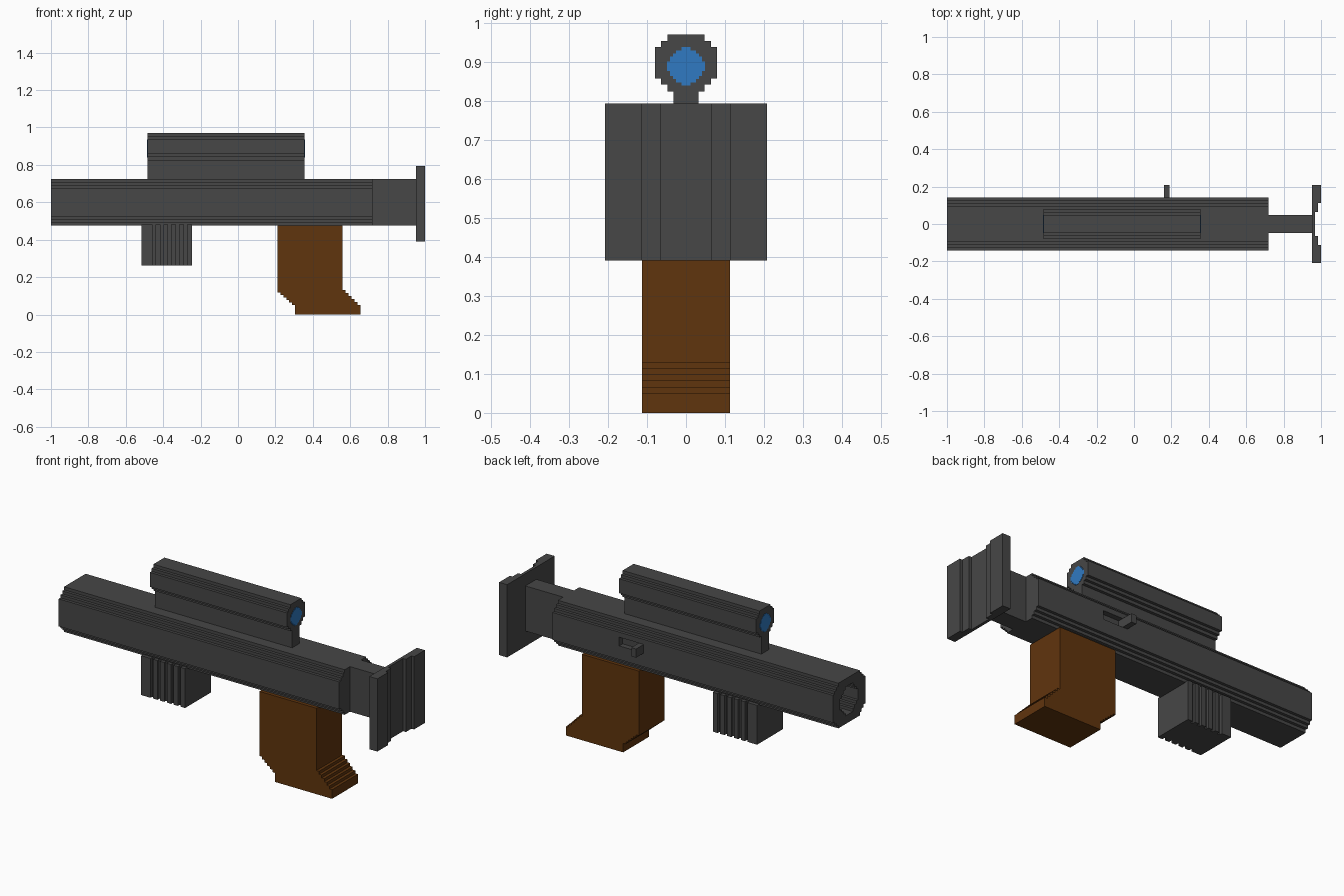
import bpy, bmesh

cube = bpy.data.objects.get("Cube")
if cube:
    bpy.data.objects.remove(cube, do_unlink=True)


def material(name, rgb):
    m = bpy.data.materials.new(name)
    m.diffuse_color = (*rgb, 1)
    m.use_nodes = True
    bsdf = next(n for n in m.node_tree.nodes if n.type == 'BSDF_PRINCIPLED')
    bsdf.inputs["Base Color"].default_value = (*rgb, 1)
    return m


GREY = material("dark grey", (0.063, 0.063, 0.063))
BROWN = material("brown", (0.118, 0.035, 0.004))
BLUE = material("lens blue", (0.03, 0.195, 0.54))


def prism(name, outline, axis, lo, hi, mat):
    """Extrude a 2D outline along an axis; the outline fills the other two axes in order."""
    place = {'x': lambda a, b, t: (t, a, b),
             'y': lambda a, b, t: (a, t, b),
             'z': lambda a, b, t: (a, b, t)}[axis]
    bm = bmesh.new()
    face = bm.faces.new([bm.verts.new(place(a, b, lo)) for a, b in outline])
    ext = bmesh.ops.extrude_face_region(bm, geom=[face])
    step = place(0, 0, hi - lo)
    bmesh.ops.translate(bm, vec=step, verts=[v for v in ext["geom"] if isinstance(v, bmesh.types.BMVert)])
    bmesh.ops.recalc_face_normals(bm, faces=bm.faces)
    mesh = bpy.data.meshes.new(name)
    bm.to_mesh(mesh)
    bm.free()
    mesh.materials.append(mat)
    obj = bpy.data.objects.new(name, mesh)
    bpy.context.collection.objects.link(obj)
    return obj


def box(name, x, y, z, mat):
    return prism(name, [(x[0], y[0]), (x[1], y[0]), (x[1], y[1]), (x[0], y[1])], 'z', z[0], z[1], mat)


def stair(quarter, cz):
    """Stepped outline from (half width, height) corners of one quarter, widest last."""
    pts = []
    for i, (w, h) in enumerate(quarter):
        if i:
            pts.append((quarter[i - 1][0], h))
        pts.append((w, h))
    right = pts + [(w, -h) for w, h in reversed(pts)]
    full = right + [(-w, h) for w, h in reversed(right)]
    return [(w, cz + h) for w, h in full]


def cut(target, cutter):
    cutter.hide_render = True
    mod = target.modifiers.new("cut", 'BOOLEAN')
    mod.operation = 'DIFFERENCE'
    mod.solver = 'EXACT'
    mod.object = cutter
    bpy.context.view_layer.objects.active = target
    bpy.ops.object.modifier_apply(modifier=mod.name)
    bpy.data.objects.remove(cutter, do_unlink=True)


# Barrel body with stepped corners, a bore and a bolt slot
barrel = prism("barrel", stair([(0.094, 0.125), (0.11, 0.108), (0.126, 0.092), (0.142, 0.076)], 0.6),
               'x', -1.0, 0.72, GREY)
cut(barrel, prism("bore_cutter", stair([(0.032, 0.08), (0.048, 0.064), (0.064, 0.048), (0.08, 0.032)], 0.6),
                  'x', -1.1, -0.5, GREY))
cut(barrel, box("slot_cutter", (0.17, 0.31), (0.112, 0.2), (0.6, 0.648), GREY))
box("bolt_handle", (0.16, 0.19), (0.105, 0.208), (0.6, 0.648), GREY)

# Stock neck and butt plate with a stepped hollow in its rear face
box("stock_neck", (0.72, 0.955), (-0.048, 0.048), (0.475, 0.725), GREY)
rear = [(1.0, 0.208), (1.0, 0.113), (0.984, 0.113), (0.984, 0.065), (0.967, 0.065)]
plate = [(0.951, 0.208)] + rear + [(x, -y) for x, y in reversed(rear)] + [(0.951, -0.208)]
prism("butt_plate", plate, 'z', 0.39, 0.793, GREY)

# Scope tube, its mounting rail and a lens at each end
prism("scope_tube", stair([(0.048, 0.073), (0.064, 0.056), (0.08, 0.04)], 0.897), 'x', -0.485, 0.355, GREY)
box("scope_mount", (-0.485, 0.355), (-0.032, 0.032), (0.72, 0.84), GREY)
lens = stair([(0.012, 0.049), (0.025, 0.041), (0.033, 0.033), (0.041, 0.025), (0.049, 0.012)], 0.888)
for name, x in (("front_lens", -0.487), ("rear_lens", 0.353)):
    prism(name, lens, 'x', x, x + 0.004, BLUE)

# Rear grip, raked towards the butt by small steps at its foot
grip = [(0.21, 0.476), (0.21, 0.118)]
for i in range(6):
    z = 0.118 - i * 0.0136
    grip += [(0.21 + (i + 1) * 0.016, z), (0.21 + (i + 1) * 0.016, z - 0.0136 if i < 5 else 0)]
grip.append((0.656, 0))
for i in range(6):
    z = 0.05 + i * 0.0162
    grip += [(0.656 - i * 0.016, z), (0.656 - (i + 1) * 0.016, z)]
grip.append((0.56, 0.476))
prism("rear_grip", grip, 'y', -0.113, 0.113, BROWN)

# Fore grip with vertical grooves on both sides
side = [(-0.515, 0.113)]
for i in range(5):
    x = -0.457 + i * 0.042
    side += [(x, 0.113), (x, 0.097), (x + 0.016, 0.097), (x + 0.016, 0.113)]
side.append((-0.245, 0.113))
prism("fore_grip", side + [(x, -y) for x, y in reversed(side)], 'z', 0.262, 0.48, GREY)
